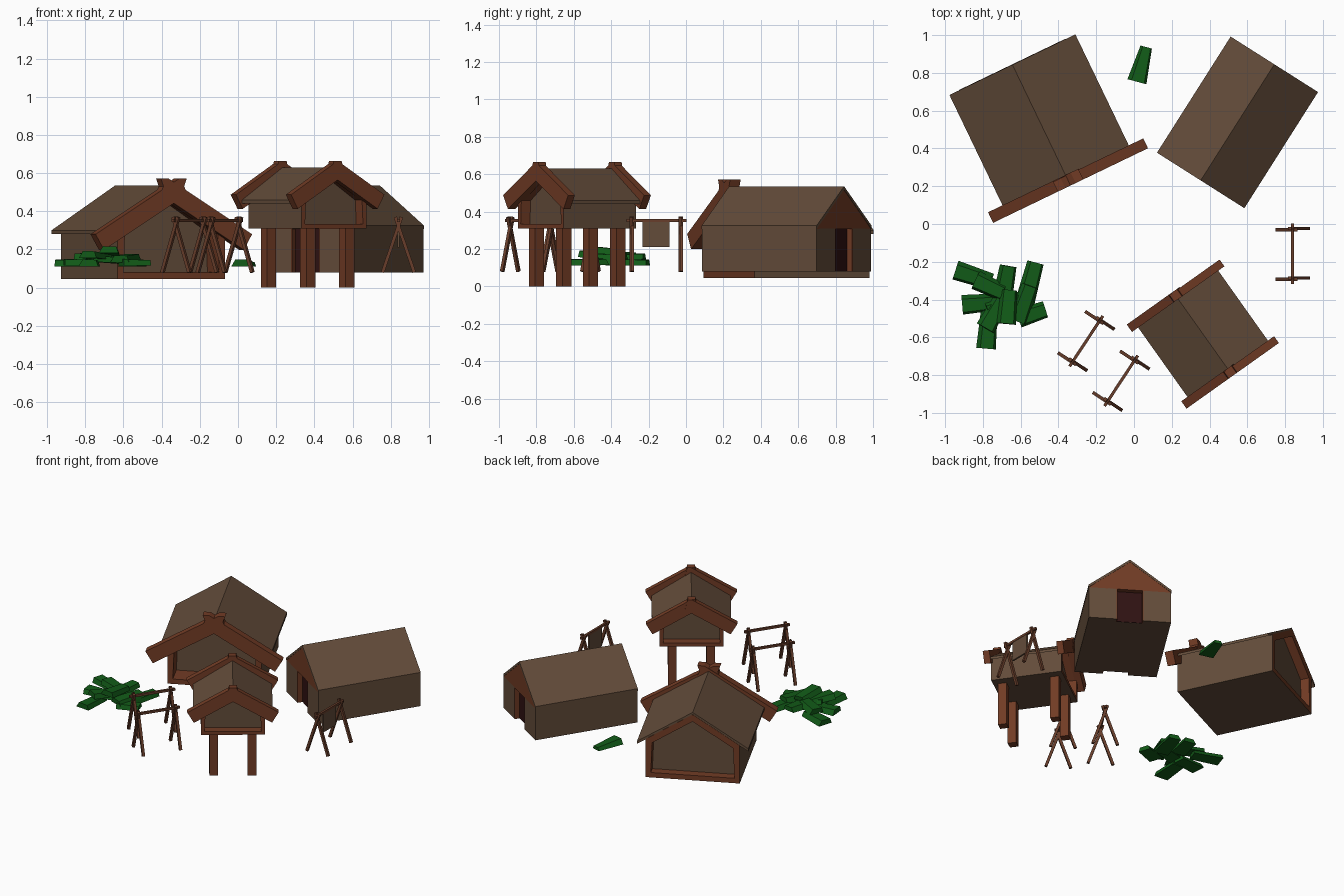
import bpy, bmesh, math
from mathutils import Vector, Matrix

if "Cube" in bpy.data.objects:
    bpy.data.objects.remove(bpy.data.objects["Cube"])


def material(name, c):
    m = bpy.data.materials.new(name)
    m.diffuse_color = (*c, 1)
    m.use_nodes = True
    m.node_tree.nodes["Principled BSDF"].inputs["Base Color"].default_value = m.diffuse_color
    return m


HIDE = material("grey brown hide", (0.125, 0.072, 0.042))
WOOD = material("red brown timber", (0.165, 0.044, 0.018))
POLE = material("pole wood", (0.14, 0.048, 0.024))
DARK = material("dark doorway", (0.028, 0.006, 0.006))
LEAF = material("leaf green", (0.006, 0.105, 0.009))


def finish(name, bm, mats, place):
    bmesh.ops.recalc_face_normals(bm, faces=bm.faces)
    me = bpy.data.meshes.new(name)
    bm.to_mesh(me)
    bm.free()
    for m in mats:
        me.materials.append(m)
    ob = bpy.data.objects.new(name, me)
    ob.matrix_world = place
    bpy.context.collection.objects.link(ob)
    return ob


def prism_bm(profile, y0, y1, taper=1.0):
    """x-z profile extruded along y"""
    bm = bmesh.new()
    a = [bm.verts.new((x, y0, z)) for x, z in profile]
    b = [bm.verts.new((x * taper, y1, z * taper)) for x, z in profile]
    bm.faces.new(a)
    bm.faces.new(b[::-1])
    n = len(a)
    for i in range(n):
        bm.faces.new((a[i], b[i], b[(i + 1) % n], a[(i + 1) % n]))
    bmesh.ops.recalc_face_normals(bm, faces=bm.faces)
    return bm


def prism(name, profile, y0, y1, mat, place):
    return finish(name, prism_bm(profile, y0, y1), [mat], place)


def box(name, x0, x1, y0, y1, z0, z1, mat, place):
    return prism(name, [(x0, z0), (x1, z0), (x1, z1), (x0, z1)], y0, y1, mat, place)


def place_at(x, y, deg, z=0):
    return Matrix.Translation((x, y, z)) @ Matrix.Rotation(math.radians(deg), 4, 'Z')


def pentagon(w, z0, eave, ridge):
    return [(-w, z0), (w, z0), (w, eave), (0, ridge), (-w, eave)]


def roof(name, w, eave, ridge, t, y0, y1, place):
    prism(name, [(-w, eave), (0, ridge), (w, eave), (w, eave - t), (0, ridge - t), (-w, eave - t)],
          y0, y1, HIDE, place)


def framed_body(name, w, z0, eave, ridge, y0, y1, rim, front_depth, back_depth, place):
    """gabled body with a timber rim and a recessed panel at each end"""
    bm = prism_bm(pentagon(w, z0, eave, ridge), y0, y1)
    ends = [f for f in bm.faces if abs(f.normal.y) > 0.9]
    for f in ends:
        depth = front_depth if f.normal.y < 0 else back_depth
        for t, d in ((rim, 0), (0.001, -depth)):
            made = bmesh.ops.inset_individual(bm, faces=[f], thickness=t, depth=d)
            for g in made["faces"]:
                g.material_index = 1
        f.material_index = 0
    finish(name, bm, [HIDE, WOOD], place)


def gable_boards(name, reach, low, slope, width, over, y0, y1, place):
    """pair of crossing boards with flat-cut tops"""
    n = math.hypot(1, slope)
    dx, dz = width * slope / n, width / n
    top = low + slope * (reach + over)
    for side, s in (("left", 1), ("right", -1)):
        p = [(-reach, low), (over - 0.05, top - 0.05 * slope), (over, top),
             (over + 0.045, top), (over + 0.03, top - 0.04),
             (over + dx, top - dz), (-reach + dx, low - dz)]
        if over <= 0.02:
            p = [(-reach, low), (0, low + slope * reach), (0.025, low + slope * reach),
                 (dx, low + slope * reach - dz), (-reach + dx, low - dz)]
        prism(name + "_" + side, [(x * s, z) for x, z in p], y0, y1 + 0.002 * s, WOOD, place)


# Large hall at the back left
A = place_at(-0.505, 0.555, 25.7)
framed_body("hall_body", 0.313, 0.045, 0.32, 0.52, -0.36, 0.322, 0.05, 0.14, 0.06, A)
roof("hall_roof", 0.37, 0.30, 0.535, 0.02, -0.335, 0.32, A)
gable_boards("hall_gable_board", 0.455, 0.28, 0.6, 0.095, 0.03, -0.39, -0.33, A)

# Long house at the back right, with a doorway in each gable
B = place_at(0.548, 0.538, -32.4)
W, L, E, R, D = 0.272, 0.364, 0.325, 0.535, 0.04
prism("longhouse_core", pentagon(W, 0.08, E - 0.01, R - 0.01), -L + D, L - D, HIDE, B)
roof("longhouse_roof", W + 0.002, E, R, 0.018, -L, L, B)
for name, s in (("front", -1), ("back", 1)):
    y0, y1 = sorted((s * (L - D), s * (L - 0.002)))
    prism(name + "_gable", [(-W, E - 0.018), (W, E - 0.018), (0, R - 0.012)], y0, y1, WOOD, B)
    for k in (-1, 1):
        x0, x1 = sorted((k * 0.09, k * W))
        box(name + "_wall_panel", x0, x1, y0, y1, 0.08, E - 0.016, HIDE, B)
        x0, x1 = sorted((k * 0.084, k * 0.09))
        box(name + "_door_jamb", x0, x1, y0, y1, 0.08, E - 0.018, WOOD, B)
    yd = s * (L - D)
    box(name + "_door", -0.084, 0.084, yd - 0.004, yd + 0.004, 0.081, E - 0.018, DARK, B)

# Raised store on four legs
C = place_at(0.365, -0.582, 35.4)
framed_body("store_body", 0.21, 0.31, 0.475, 0.61, -0.238, 0.238, 0.034, 0.06, 0.06, C)
roof("store_roof", 0.26, 0.46, 0.63, 0.02, -0.23, 0.23, C)
for name, y in (("front", -0.249), ("back", 0.249)):
    gable_boards("store_%s_board" % name, 0.30, 0.487, 0.59, 0.086, 0, y - 0.023, y + 0.023, C)
for x in (-0.126, 0.126):
    for y in (-0.177, 0.177):
        box("store_leg", x - 0.029, x + 0.029, y - 0.029, y + 0.029, 0, 0.315, WOOD, C)


# Drying racks made of crossed poles and a bar
def stick(name, p, q, t, place):
    p, q = Vector(p), Vector(q)
    d = q - p
    bm = bmesh.new()
    bmesh.ops.create_cube(bm, size=1, matrix=Matrix.Translation((p + q) / 2)
                          @ d.to_track_quat('Z', 'Y').to_matrix().to_4x4()
                          @ Matrix.Diagonal((t, t, d.length, 1)))
    finish(name, bm, [POLE], place)


def rack(place):
    for x in (-0.131, 0.131):
        for s in (-1, 1):
            stick("rack_pole", (x + s * 0.003, -0.083 * s, 0.08),
                  (x + s * 0.003, 0.016 * s, 0.37), 0.018, place)
    stick("rack_bar", (-0.16, 0, 0.352), (0.16, 0, 0.352), 0.016, place)


rack(place_at(-0.253, -0.62, 56.6))
rack(place_at(-0.068, -0.83, 56.6))
P = place_at(0.84, -0.158, 90)
rack(P)
box("hanging_hide", -0.075, 0.07, -0.006, 0.006, 0.21, 0.35, HIDE, P)

# Leaf heap: x, y, height, heading, length
clumps = [(-.85, -.275, .112, -18, .2), (-.82, -.42, .115, 5, .18), (-.775, -.56, .112, 85, .2),
          (-.68, -.30, .14, 80, .16), (-.55, -.31, .112, 75, .22), (-.54, -.475, .115, 18, .15),
          (-.67, -.44, .175, 85, .18), (-.765, -.33, .15, -25, .16), (-.74, -.47, .15, 60, .19),
          (-.585, -.42, .14, 70, .2), (-.68, -.43, .13, 20, .2), (.04, .845, .112, 75, .19)]
for i, (x, y, z, a, l) in enumerate(clumps):
    bm = prism_bm([(-.052, 0), (.052, 0), (.04, .034), (-.03, .036)], -l / 2, l / 2,
                  0.6 if i == 11 else 0.85)
    tilt = Matrix.Rotation(math.radians((-4, 4)[i % 2] if 0.13 <= z else 0), 4, 'X')
    finish("leaf_clump", bm, [LEAF], place_at(x, y, a - 90, z) @ tilt)
